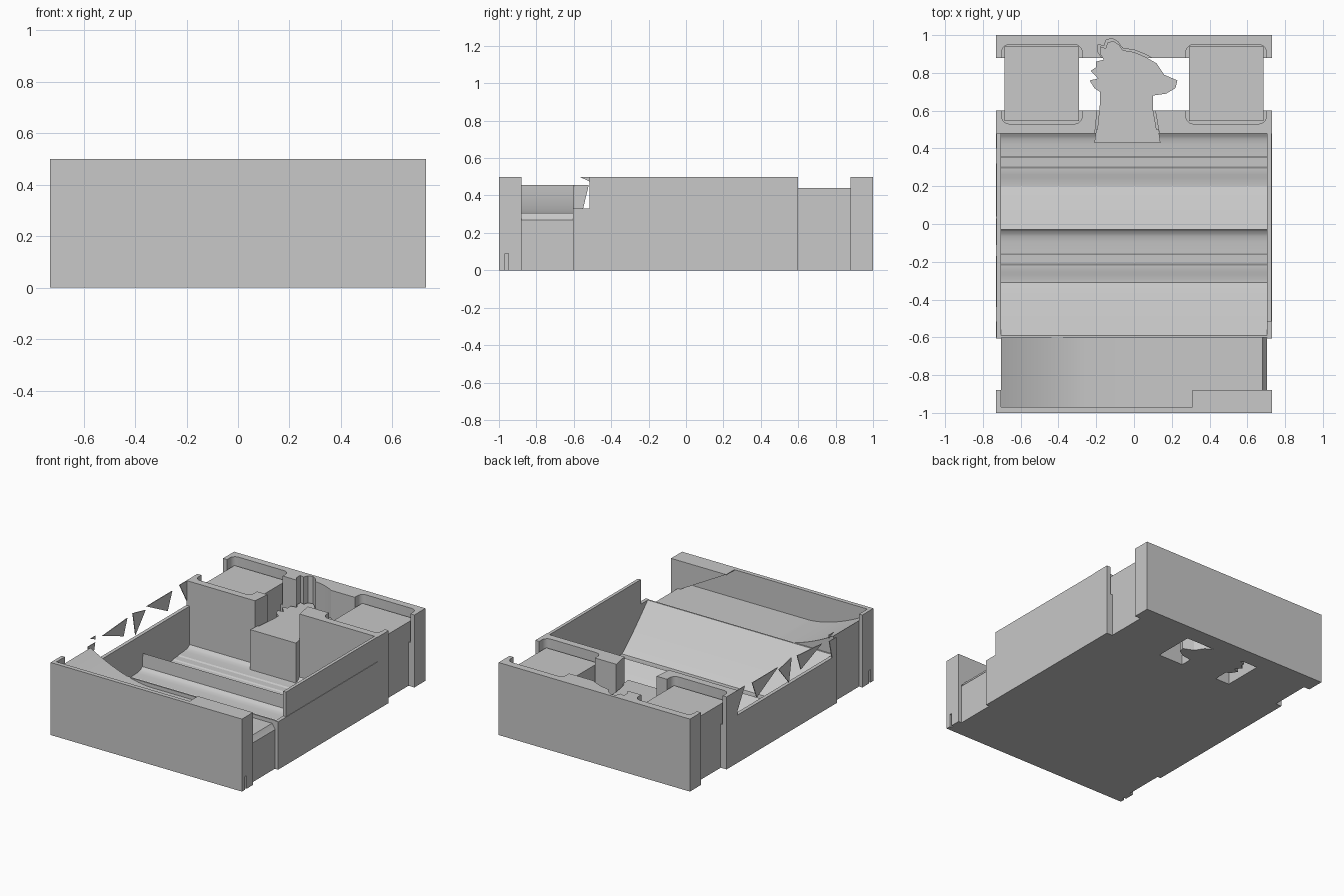
import bpy
import bmesh
from mathutils import Vector

cube = bpy.data.objects.get("Cube")
if cube:
    bpy.data.objects.remove(cube)

grey = bpy.data.materials.new("plain_grey")
grey.use_nodes = True
COLOUR = (0.58, 0.58, 0.58, 1)
grey.diffuse_color = COLOUR
grey.node_tree.nodes["Principled BSDF"].inputs["Base Color"].default_value = COLOUR

H = 0.5        # full height
W = 0.73       # half width
IN = 0.705     # half width inside the walls
LOW = 0.33     # top of the low side walls


def prism(name, points, lo, hi, axis="z", bevel=0):
    """Extrude a 2D outline between lo and hi along an axis."""
    place = {"x": lambda a, b, c: (c, a, b),
             "y": lambda a, b, c: (a, c, b),
             "z": lambda a, b, c: (a, b, c)}[axis]
    bm = bmesh.new()
    face = bm.faces.new([bm.verts.new(place(a, b, lo)) for a, b in points])
    out = bmesh.ops.extrude_face_region(bm, geom=[face])
    moved = [v for v in out["geom"] if isinstance(v, bmesh.types.BMVert)]
    shift = Vector(place(0, 0, hi - lo))
    bmesh.ops.translate(bm, vec=shift, verts=moved)
    if bevel:
        edges = [e for e in bm.edges
                 if abs((e.verts[0].co - e.verts[1].co).normalized().dot(shift.normalized())) > 0.9]
        bmesh.ops.bevel(bm, geom=edges, offset=bevel, segments=5, profile=0.5, affect="EDGES")
    bmesh.ops.recalc_face_normals(bm, faces=bm.faces)
    mesh = bpy.data.meshes.new(name)
    bm.to_mesh(mesh)
    bm.free()
    mesh.materials.append(grey)
    obj = bpy.data.objects.new(name, mesh)
    bpy.context.collection.objects.link(obj)
    return obj


def box(name, x, y, z, bevel=0):
    (x0, x1), (y0, y1) = sorted(x), y
    return prism(name, [(x0, y0), (x1, y0), (x1, y1), (x0, y1)], *z, bevel=bevel)


def activate(obj):
    bpy.ops.object.select_all(action="DESELECT")
    obj.select_set(True)
    bpy.context.view_layer.objects.active = obj


def cut(target, cutter):
    cutter.hide_render = True
    mod = target.modifiers.new("cut", "BOOLEAN")
    mod.operation = "DIFFERENCE"
    mod.solver = "EXACT"
    mod.object = cutter
    activate(target)
    bpy.ops.object.modifier_apply(modifier=mod.name)
    bpy.data.objects.remove(cutter)


def smooth(obj):
    activate(obj)
    bpy.ops.object.shade_smooth_by_angle(angle=0.4)


def ramp(a0, b0, a1, b1, power, steps=10):
    """Points of a gently curved slope."""
    return [(a0 + (a1 - a0) * i / steps, b0 + (b1 - b0) * (i / steps) ** power)
            for i in range(steps + 1)]


# Bird shaped pedestal for a token
bird = [(-0.2, 0.44), (-0.18, 0.64), (-0.18, 0.7), (-0.21, 0.72), (-0.235, 0.76),
        (-0.19, 0.77), (-0.23, 0.81), (-0.2, 0.83), (-0.2, 0.86), (-0.16, 0.87),
        (-0.18, 0.9), (-0.18, 0.94), (-0.15, 0.93), (-0.14, 0.96), (-0.11, 0.97),
        (-0.08, 0.95), (-0.06, 0.92), (0, 0.91), (0.06, 0.885), (0.12, 0.85),
        (0.16, 0.79), (0.23, 0.76), (0.22, 0.72), (0.17, 0.69), (0.1, 0.68),
        (0.1, 0.61), (0.13, 0.44)]
prism("bird_pedestal", bird, 0, 0.32)
around_bird = [(-0.04 + (x + 0.04) * 1.08, 0.7 + (y - 0.7) * 1.05) for x, y in bird]

# Two cross walls, open between them, cut to clear the pedestals
for name, y in (("rear_wall", (0.88, 1)), ("middle_wall", (0.48, 0.6))):
    wall = box(name, (-W, W), y, (0, H))
    cut(wall, prism("bird_cutter", around_bird, 0.3, 0.6))
    for side in (1, -1):
        cut(wall, box("pocket_cutter", (side * 0.275, side * 0.7), (0.53, 0.95), (0.3, 0.6), 0.04))
    smooth(wall)

# Square token pedestals
for side, label in ((1, "left"), (-1, "right")):
    box(label + "_pedestal", (side * 0.29, side * 0.685), (0.545, 0.94), (0, 0.44))

# Ledge below the bird's neck
prism("neck_ledge", [(-0.21, 0.43), (0.14, 0.43), (0.13, 0.5), (-0.2, 0.5)], 0, 0.32)

# Stepped card bed in two terraces of the same shape
steps = [(0.48, 0.065), (0.465, 0.053), (0.45, 0.047), (0.42, 0.043), (0.36, 0.041),
         (0.35, 0.035), (0.305, 0.034), (0.295, 0.028), (0.26, 0.027), (0.245, 0.021)]
bed = [(-0.6, 0), (0.49, 0), (0.49, 0.07)] + steps
bed += ramp(0.2, 0.02, -0.03, 0.2, 1.1)
bed += [(y - 0.515, z + 0.045) for y, z in steps]
bed += ramp(-0.31, 0.065, -0.59, LOW, 1.1) + [(-0.6, LOW)]
smooth(prism("card_bed", bed, -IN, IN, "x"))

# Low side walls and the tall left panel
for side, label in ((1, "left"), (-1, "right")):
    box(label + "_wall", (side * IN, side * W), (-0.605, 0.48), (0, LOW))
box("left_upper_panel", (IN, W - 0.003), (-0.515, 0.48), (LOW, H))

# Broken remains of the right upper panel
shards = [[(-0.6, LOW), (-0.55, LOW), (-0.52, 0.455), (-0.6, 0.455)],
          [(-0.57, H), (-0.515, H), (-0.515, 0.475)],
          [(-0.44, 0.47), (-0.17, 0.49), (-0.21, 0.38)],
          [(-0.11, H), (0.03, 0.47), (-0.08, 0.34)],
          [(0.04, 0.49), (0.32, 0.49), (0.27, 0.37)],
          [(0.4, H), (0.48, H), (0.48, 0.36)]]
for points in shards:
    prism("right_panel_shard", points, -W, 0.005 - W, "x")

# Front bay with a floor sweeping up on the right
floor = [(-IN, 0), (IN, 0), (IN, 0.27), (0.7, 0.275), (0.68, 0.305)]
floor += ramp(-0.25, 0.305, -IN, 0.455, 1.7, 20)
smooth(prism("front_bay_floor", floor, -0.98, -0.6, "y"))

# Front wall with corner returns
front = prism("front_wall", [(-W, -1), (W, -1), (W, -0.88), (IN, -0.88), (IN, -0.97),
                             (-IN, -0.97), (-IN, -0.88), (-W, -0.88)], 0, H)
for side in (1, -1):
    cut(front, box("slot_cutter", (side * 0.715, side * 0.8), (-0.968, -0.95), (-0.1, 0.09)))

# Thin shelf and gusset at the left front corner
box("corner_shelf", (0.31, IN), (-0.97, -0.88), (H - 0.005, H))
prism("corner_gusset", [(0.31, H), (IN, H), (IN, 0.28)], -0.885, -0.88, "y")
